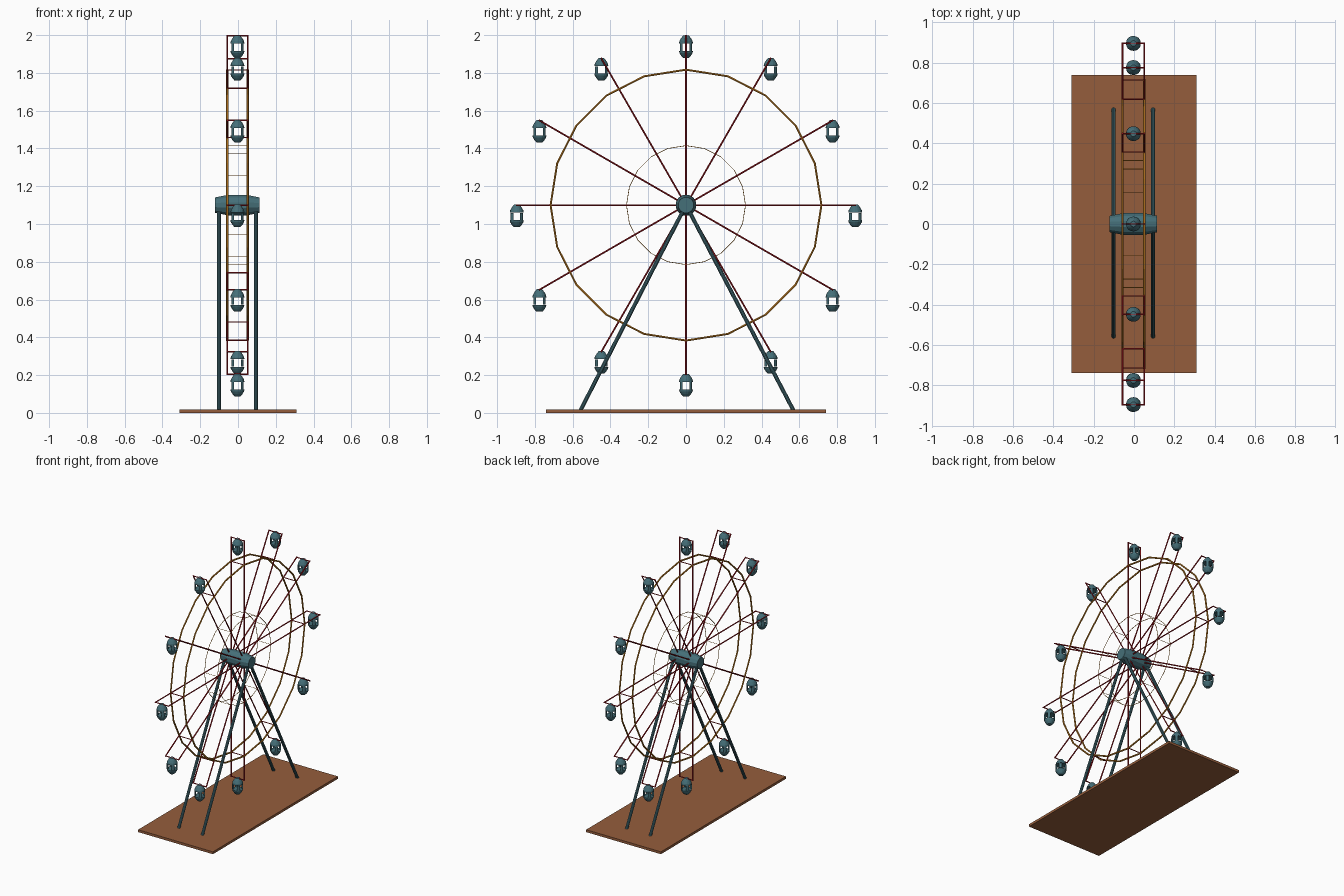
import bpy, bmesh
from math import sin, cos, pi, radians
from mathutils import Vector

if "Cube" in bpy.data.objects:
    bpy.data.objects.remove(bpy.data.objects["Cube"])

def mat(name, c):
    m = bpy.data.materials.new(name)
    m.diffuse_color = (*c, 1)
    m.use_nodes = True
    m.node_tree.nodes["Principled BSDF"].inputs["Base Color"].default_value = m.diffuse_color
    return m

TEAL = mat("teal", (0.06, 0.16, 0.19))
RED = mat("red", (0.40, 0.01, 0.015))
ORANGE = mat("orange", (0.62, 0.24, 0.02))
BROWN = mat("brown", (0.30, 0.11, 0.045))
HUB_Z, X0, HALF = 1.10, -0.003, 0.054

def finish(name, bm, m):
    bmesh.ops.recalc_face_normals(bm, faces=bm.faces)
    me = bpy.data.meshes.new(name)
    bm.to_mesh(me)
    bm.free()
    me.materials.append(m)
    ob = bpy.data.objects.new(name, me)
    bpy.context.collection.objects.link(ob)
    return ob

def skin(bm, rings, closed=False):
    # join rings of points into a tube, capped unless closed
    vs = [[bm.verts.new(p) for p in r] for r in rings]
    n = len(vs[0])
    for i in range(len(vs) if closed else len(vs) - 1):
        a, b = vs[i], vs[(i + 1) % len(vs)]
        for j in range(n):
            k = (j + 1) % n
            bm.faces.new((a[j], a[k], b[k], b[j]))
    if not closed:
        bm.faces.new(vs[0])
        bm.faces.new(vs[-1])

def rod(bm, a, b, r, n=6):
    a, b = Vector(a), Vector(b)
    q = (b - a).to_track_quat('Z', 'Y')
    ring = [q @ Vector((r * cos(2*pi*(j+.5)/n), r * sin(2*pi*(j+.5)/n), 0)) for j in range(n)]
    skin(bm, [[a + p for p in ring], [b + p for p in ring]])

def hoop(bm, x, R, r, n=20, m=6):
    rings = []
    for i in range(n):
        t = 2 * pi * i / n
        rings.append([(x + r * cos(2*pi*j/m), (R + r * sin(2*pi*j/m)) * sin(t),
                       HUB_Z + (R + r * sin(2*pi*j/m)) * cos(t)) for j in range(m)])
    skin(bm, rings, True)

def on_wheel(x, r, t):
    return (X0 + x, r * sin(t), HUB_Z + r * cos(t))

angles = [radians(30 * i) for i in range(12)]

# base slab
bm = bmesh.new()
skin(bm, [[(x*.31, y*.74, z) for x, y in ((-1, -1), (1, -1), (1, 1), (-1, 1))] for z in (0, .018)])
finish("base", bm, BROWN)

# A-frame legs
for side, sx in (("left", -1), ("right", 1)):
    for end, y in (("front", -.558), ("back", .568)):
        bm = bmesh.new()
        rod(bm, (X0 + sx*.098, y, .015), (X0 + sx*.098, 0, HUB_Z), .0105, 10)
        finish(f"{side}_{end}_leg", bm, TEAL)

# barrel-shaped hub
bm = bmesh.new()
skin(bm, [[(X0 + x, r * sin(2*pi*(j+.5)/12), HUB_Z + r * cos(2*pi*(j+.5)/12)) for j in range(12)]
          for x, r in ((-.118, .042), (-.05, .056), (.05, .056), (.118, .042))])
finish("hub", bm, TEAL)

# spokes and the bars across their ends and at the main rim
bm = bmesh.new()
for t in angles:
    for x in (-HALF, HALF):
        rod(bm, on_wheel(x, .02, t), on_wheel(x, .9, t), .0045)
    rod(bm, on_wheel(-HALF, .896, t), on_wheel(HALF, .896, t), .004)
    rod(bm, on_wheel(-HALF, .715, t), on_wheel(HALF, .715, t), .0035)
finish("spokes", bm, RED)

# main rims
bm = bmesh.new()
for x in (-HALF, HALF):
    hoop(bm, X0 + x, .717, .006)
finish("main_rims", bm, ORANGE)

# thin inner rings with cross wires
bm = bmesh.new()
for x in (-HALF, HALF):
    hoop(bm, X0 + x, .315, .002)
for t in angles:
    rod(bm, on_wheel(-HALF, .315, t), on_wheel(HALF, .315, t), .0015)
finish("inner_rings", bm, ORANGE)

# hanging cabins: domed roof, bowl and four corner posts
roof = ((.014, .003), (.026, -.012), (.035, -.028), (.037, -.040))
bowl = ((.037, -.080), (.035, -.090), (.026, -.105), (.016, -.116))
corner = ((.018, .018), (.0325, .018), (.0265, .0265), (.018, .0325))
for i, t in enumerate(angles):
    px, py, pz = on_wheel(0, .896, t)
    bm = bmesh.new()
    for prof in (roof, bowl):
        skin(bm, [[(px + r * cos(2*pi*j/16), py + r * sin(2*pi*j/16), pz + z) for j in range(16)]
                  for r, z in prof])
    for sx in (-1, 1):
        for sy in (-1, 1):
            skin(bm, [[(px + sx*x, py + sy*y, pz + z) for x, y in corner] for z in (-.041, -.079)])
    finish(f"cabin_{i + 1}", bm, TEAL)
